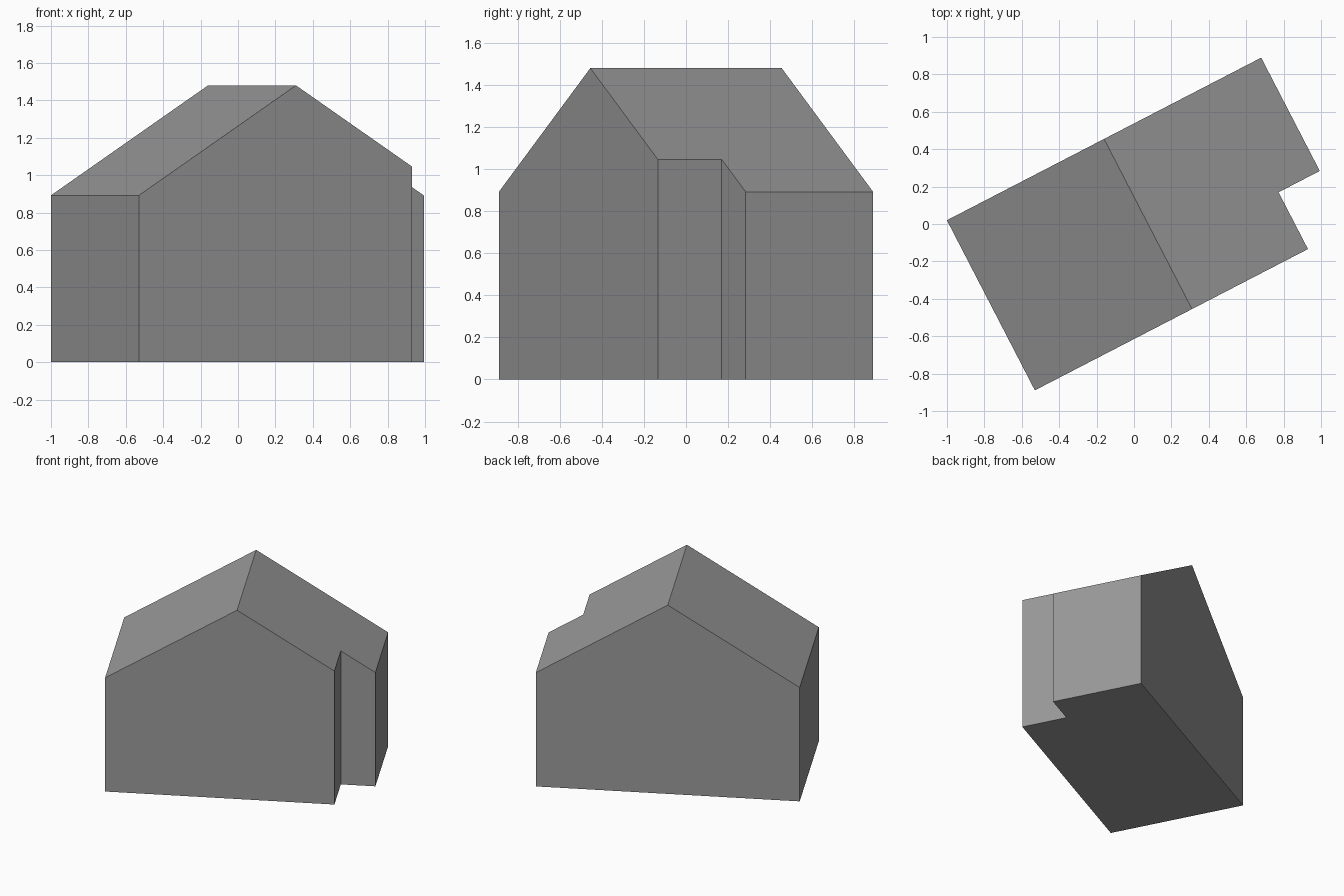
import bpy, bmesh, math
from mathutils import Vector, Matrix

cube = bpy.data.objects.get("Cube")
if cube:
    bpy.data.objects.remove(cube, do_unlink=True)

HALF_L, HALF_W = 0.946, 0.512     # half length (across ridge), half width
EAVES, RIDGE = 0.892, 1.48
NOTCH_X, NOTCH_Y = 0.698, -0.17   # inner corner of the recessed porch
ANGLE, OFFSET_X = math.radians(27.35), 0.075

grey = bpy.data.materials.new("plain_grey")
grey.use_nodes = True
colour = (0.32, 0.32, 0.32, 1)
grey.diffuse_color = colour
grey.node_tree.nodes["Principled BSDF"].inputs["Base Color"].default_value = colour

# Walls: extrude the notched footprint to ridge height
footprint = [(-HALF_L, -HALF_W), (NOTCH_X, -HALF_W), (NOTCH_X, NOTCH_Y),
             (HALF_L, NOTCH_Y), (HALF_L, HALF_W), (-HALF_L, HALF_W)]
bm = bmesh.new()
base = bm.faces.new([bm.verts.new((x, y, 0)) for x, y in footprint])
top = bmesh.ops.extrude_face_region(bm, geom=[base])["geom"]
bmesh.ops.translate(bm, vec=(0, 0, RIDGE),
                    verts=[v for v in top if isinstance(v, bmesh.types.BMVert)])

# Roof: slice off each side along its slope and cap the cut
for side in (-1, 1):
    normal = Vector((side * (RIDGE - EAVES), 0, HALF_L)).normalized()
    cut = bmesh.ops.bisect_plane(
        bm, geom=bm.verts[:] + bm.edges[:] + bm.faces[:], dist=1e-5,
        plane_co=(0, 0, RIDGE), plane_no=normal, clear_outer=True)
    rim = [e for e in cut["geom_cut"] if isinstance(e, bmesh.types.BMEdge)]
    bmesh.ops.edgeloop_fill(bm, edges=rim)
    bmesh.ops.remove_doubles(bm, verts=bm.verts[:], dist=1e-4)

# Close any remaining open loop and orient the shell
bmesh.ops.holes_fill(bm, edges=[e for e in bm.edges if e.is_boundary], sides=0)
bmesh.ops.recalc_face_normals(bm, faces=bm.faces[:])
bm.transform(Matrix.Translation((OFFSET_X, 0, 0)) @ Matrix.Rotation(ANGLE, 4, "Z"))

mesh = bpy.data.meshes.new("house_shell")
bm.to_mesh(mesh)
bm.free()
mesh.materials.append(grey)
house = bpy.data.objects.new("house_shell", mesh)
bpy.context.collection.objects.link(house)
